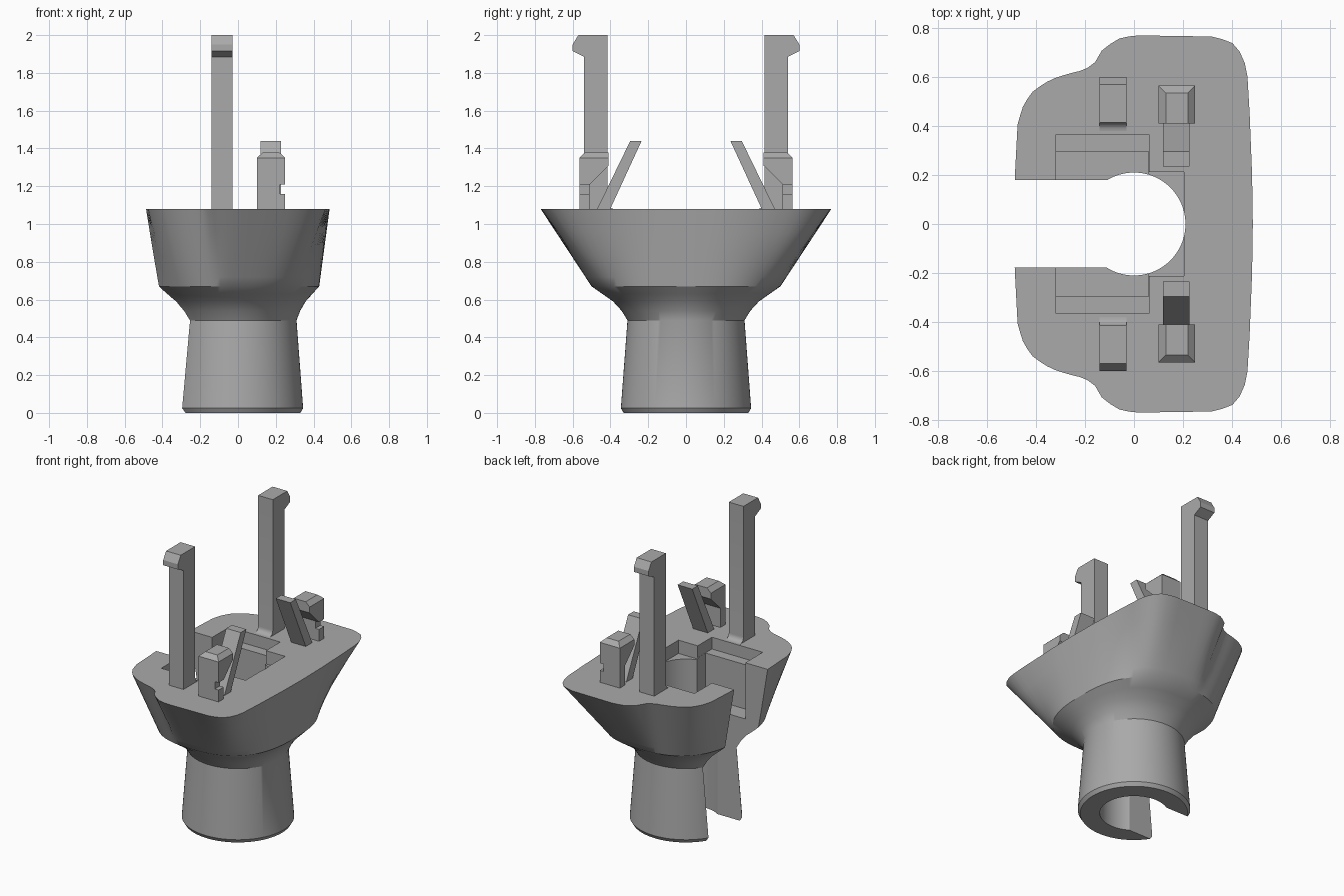
import bpy, bmesh, math
from mathutils import Vector

old = bpy.data.objects.get("Cube")
if old:
    bpy.data.objects.remove(old)

grey = bpy.data.materials.new("plain grey")
grey.use_nodes = True
colour = (0.4, 0.4, 0.4, 1)
grey.diffuse_color = colour
grey.node_tree.nodes["Principled BSDF"].inputs["Base Color"].default_value = colour

TOP = 1.08
SIDES = 120


def finish(name, bm):
    bmesh.ops.recalc_face_normals(bm, faces=bm.faces)
    mesh = bpy.data.meshes.new(name)
    bm.to_mesh(mesh)
    bm.free()
    mesh.materials.append(grey)
    obj = bpy.data.objects.new(name, mesh)
    bpy.context.scene.collection.objects.link(obj)
    return obj


def loft(name, rings):
    """Skin a stack of equal-length closed rings and cap both ends."""
    bm = bmesh.new()
    loops = [[bm.verts.new(p) for p in ring] for ring in rings]
    n = len(loops[0])
    for a, b in zip(loops, loops[1:]):
        for i in range(n):
            j = (i + 1) % n
            bm.faces.new((a[i], a[j], b[j], b[i]))
    bm.faces.new(loops[0][::-1])
    bm.faces.new(loops[-1])
    return finish(name, bm)


def box(name, x0, x1, y0, y1, z0, z1):
    ring = [(x0, y0), (x1, y0), (x1, y1), (x0, y1)]
    return loft(name, [[(x, y, z) for x, y in ring] for z in (z0, z1)])


def side_profile(name, pts, x0, x1, side):
    """Extrude a (y, z) profile along x, on the front or back side."""
    return loft(name, [[(x, side * y, z) for y, z in pts] for x in (x0, x1)])


def cut(obj, cutters):
    for c in cutters:
        mod = obj.modifiers.new("cut", 'BOOLEAN')
        mod.operation, mod.solver, mod.object = 'DIFFERENCE', 'EXACT', c
    dg = bpy.context.evaluated_depsgraph_get()
    obj_mesh = bpy.data.meshes.new_from_object(obj.evaluated_get(dg))
    obj.modifiers.clear()
    obj.data = obj_mesh
    for c in cutters:
        bpy.data.objects.remove(c)


def smooth(obj, degrees):
    bpy.ops.object.select_all(action='DESELECT')
    obj.select_set(True)
    bpy.context.view_layer.objects.active = obj
    bpy.ops.object.shade_smooth_by_angle(angle=math.radians(degrees))


# Flared body: top outline (half), rounded middle and round stem
half = [(.485, 0), (.482, .2), (.472, .45), (.462, .62), (.443, .69), (.40, .74),
        (.33, .765), (0, .77), (-.07, .755), (-.13, .71), (-.165, .65), (-.21, .627),
        (-.27, .613), (-.34, .59), (-.41, .545), (-.45, .49), (-.475, .41),
        (-.487, .18), (-.489, 0)]
outline = [Vector(p) for p in half + [(x, -y) for x, y in half[-2:0:-1]]]


def top_radius(a):
    d = Vector((math.cos(a), math.sin(a)))
    for p, q in zip(outline, outline[1:] + outline[:1]):
        e = q - p
        den = d.cross(e)
        if abs(den) > 1e-9:
            r, s = p.cross(e) / den, p.cross(d) / den
            if r > 0 and -1e-6 <= s <= 1 + 1e-6:
                return r


def mid_radius(a):
    n = 2.6
    return (abs(math.cos(a) / .43) ** n + abs(math.sin(a) / .50) ** n) ** (-1 / n)


def ring(z, radius):
    angles = [2 * math.pi * (i + .5) / SIDES for i in range(SIDES)]
    return [(radius(a) * math.cos(a), radius(a) * math.sin(a), z) for a in angles]


rings = [ring(z, lambda a, r=r: r) for z, r in ((0, .33), (.025, .345), (.49, .31))]
for z, t in ((.54, .16), (.59, .40), (.63, .70), (.67, 1)):
    rings.append(ring(z, lambda a, t=t: .31 + (mid_radius(a) - .31) * t))
for t in (.12, .4, .7, 1):
    rings.append(ring(.67 + (TOP - .67) * t,
                      lambda a, t=t: mid_radius(a) + (top_radius(a) - mid_radius(a)) * t))
body = loft("flared_body", rings)

# Bore, side slot and stepped pocket
bore = loft("bore_cutter", [ring(z, lambda a: .21) for z in (-.1, 1.3)])
cut(body, [bore,
           box("slot_cutter", -.8, -.05, -.178, .18, -.1, 1.3),
           box("pocket_cutter", -.32, .06, -.295, .295, .70, 1.3),
           box("ledge_cutter", -.319, .061, -.365, .365, 1.0, 1.3),
           box("corner_cutter", -.1, .205, -.212, .212, .99, 1.3)])
smooth(body, 30)

for side, where in ((-1, "front"), (1, "back")):
    # Tall hooked post with a curved foot
    foot = [(.415 - .035 * (1 - math.sin(a)), TOP + .035 * (1 - math.cos(a)))
            for a in [math.pi / 2 * i / 6 for i in range(7)]]
    post = [(.54, TOP - .02), (.38, TOP - .02)] + foot + [
        (.415, 2), (.57, 2), (.60, 1.95), (.60, 1.915), (.54, 1.885)]
    smooth(side_profile(where + "_hooked_post", post, -.14, -.03, side), 30)

    # Overhanging block with a bevelled cap and a side notch
    block = side_profile(where + "_block", [
        (.51, TOP - .02), (.565, TOP - .02), (.565, 1.35), (.41, 1.35),
        (.41, 1.31), (.51, 1.21)], .10, .25, side)
    cut(block, [box("notch_cutter", .222, .3, -1, 1, 1.16, 1.21)])
    cap = [[(x, side * y, z) for x, y in ((x0, .41), (x1, .41), (x1, y1), (x0, y1))]
           for x0, x1, y1, z in ((.10, .25, .565, 1.35), (.13, .22, .535, 1.378))]
    loft(where + "_block_cap", cap)

    # Leaning spring finger
    side_profile(where + "_leaning_finger", [
        (.235, 1.44), (.295, 1.44), (.48, 1.06), (.41, 1.06)], .118, .227, side)
